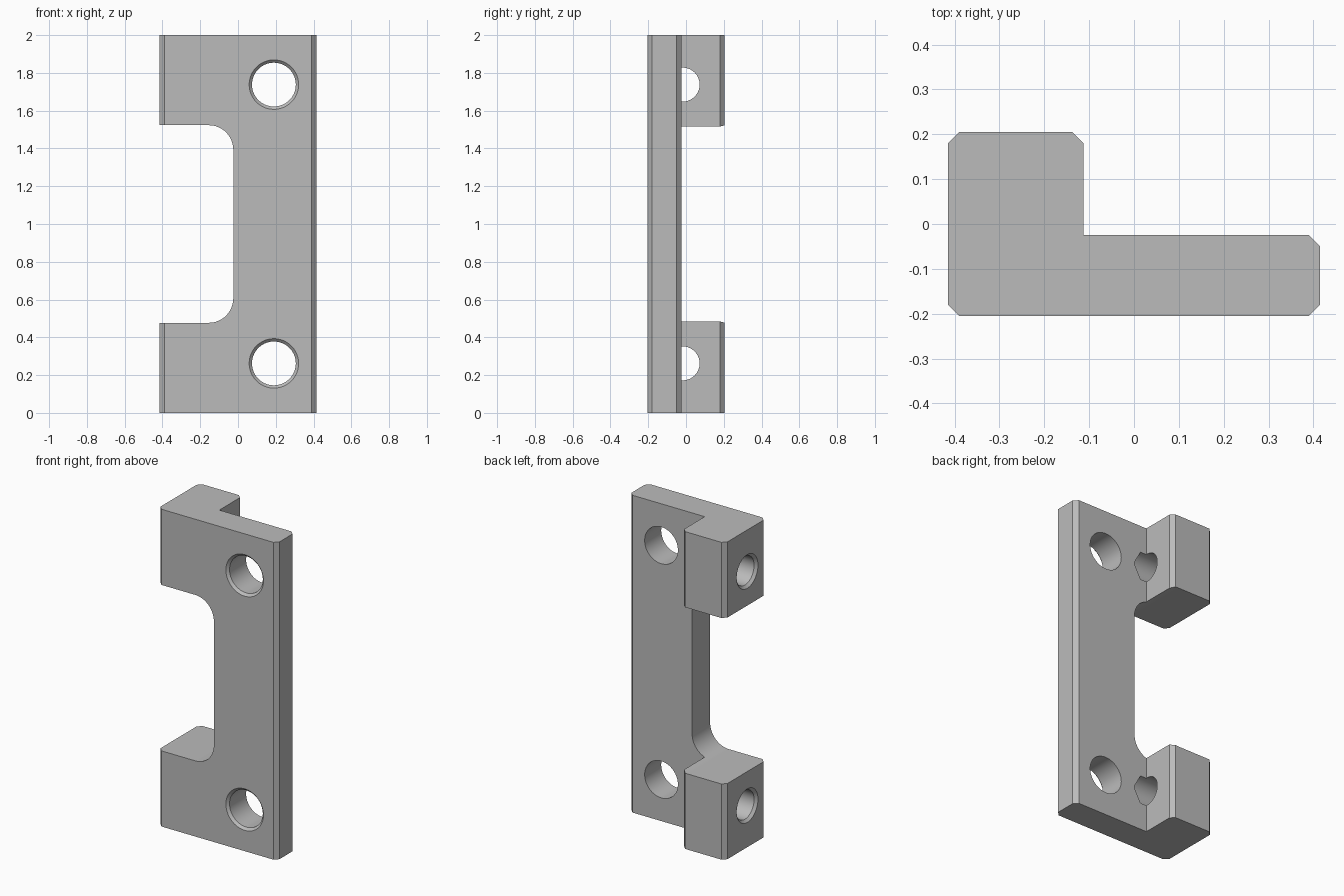
import bpy, bmesh, math
from mathutils import Matrix, Vector

cube = bpy.data.objects.get("Cube")
if cube:
    bpy.data.objects.remove(cube, do_unlink=True)

grey = bpy.data.materials.new("plain grey")
grey.use_nodes = True
grey.diffuse_color = (0.5, 0.5, 0.5, 1)
grey.node_tree.nodes["Principled BSDF"].inputs["Base Color"].default_value = (0.5, 0.5, 0.5, 1)


def add_object(name, bm):
    bmesh.ops.recalc_face_normals(bm, faces=bm.faces)
    mesh = bpy.data.meshes.new(name)
    bm.to_mesh(mesh)
    bm.free()
    mesh.materials.append(grey)
    obj = bpy.data.objects.new(name, mesh)
    bpy.context.collection.objects.link(obj)
    return obj


def extrude(name, points, offset):
    """Close a 3D outline and push it along an offset."""
    bm = bmesh.new()
    face = bm.faces.new([bm.verts.new(p) for p in points])
    moved = bmesh.ops.extrude_face_region(bm, geom=[face])["geom"]
    bmesh.ops.translate(bm, vec=offset,
                        verts=[g for g in moved if isinstance(g, bmesh.types.BMVert)])
    return add_object(name, bm)


def lathe(name, profile, start, axis):
    """Turn (radius, distance) points around an axis leaving start."""
    bm = bmesh.new()
    verts = [bm.verts.new((r, 0, d)) for r, d in profile]
    edges = [bm.edges.new(pair) for pair in zip(verts, verts[1:])]
    bmesh.ops.spin(bm, geom=verts + edges, cent=(0, 0, 0), axis=(0, 0, 1),
                   angle=math.tau, steps=64)
    bmesh.ops.remove_doubles(bm, verts=bm.verts, dist=1e-5)
    turn = Vector((0, 0, 1)).rotation_difference(Vector(axis)).to_matrix().to_4x4()
    bm.transform(Matrix.Translation(start) @ turn)
    return add_object(name, bm)


# L-shaped bracket with chamfered outer corners
W, D, C, H = 0.415, 0.205, 0.025, 2.0
STEP_X, PLATE_Y = -0.113, -0.025
outline = [(C - W, -D), (W - C, -D), (W, C - D), (W, PLATE_Y - C), (W - C, PLATE_Y),
           (STEP_X, PLATE_Y), (STEP_X, D - C), (STEP_X - C, D), (C - W, D),
           (-W, D - C), (-W, C - D)]
bracket = extrude("bracket", [(x, y, 0) for x, y in outline], (0, 0, H))

# Side notch with rounded inner corners
low, high, inner, R = 0.477, 1.523, -0.025, 0.13
notch = [(-1, high), (-1, low)]
for cz, first in ((low + R, -90), (high - R, 0)):
    for i in range(17):
        a = math.radians(first + 90 * i / 16)
        notch.append((inner - R + R * math.cos(a), cz + R * math.sin(a)))
cutters = [extrude("notch_cutter", [(x, -0.5, z) for x, z in notch], (0, 1, 0))]

# Countersunk through holes, and blind drilled holes in the side blocks
through = [(0, -0.1), (0.131, -0.1), (0.131, 0), (0.116, 0.015), (0.116, 0.5), (0, 0.5)]
drilled = [(0, -0.1), (0.106, -0.1), (0.106, 0), (0.09, 0.016), (0.09, 0.345), (0, 0.395)]
for z in (0.262, H - 0.262):
    cutters.append(lathe("screw_hole_cutter", through, (0.19, -D, z), (0, 1, 0)))
    cutters.append(lathe("side_hole_cutter", drilled, (-W, -0.018, z), (1, 0, 0)))

bpy.context.view_layer.objects.active = bracket
for cutter in cutters:
    mod = bracket.modifiers.new(cutter.name, 'BOOLEAN')
    mod.operation = 'DIFFERENCE'
    mod.solver = 'EXACT'
    mod.object = cutter
    bpy.ops.object.modifier_apply(modifier=mod.name)
for cutter in cutters:
    bpy.data.objects.remove(cutter, do_unlink=True)

# Smooth round walls, sharp machined edges
bpy.ops.object.select_all(action='DESELECT')
bracket.select_set(True)
bpy.ops.object.shade_smooth_by_angle(angle=math.radians(25))
